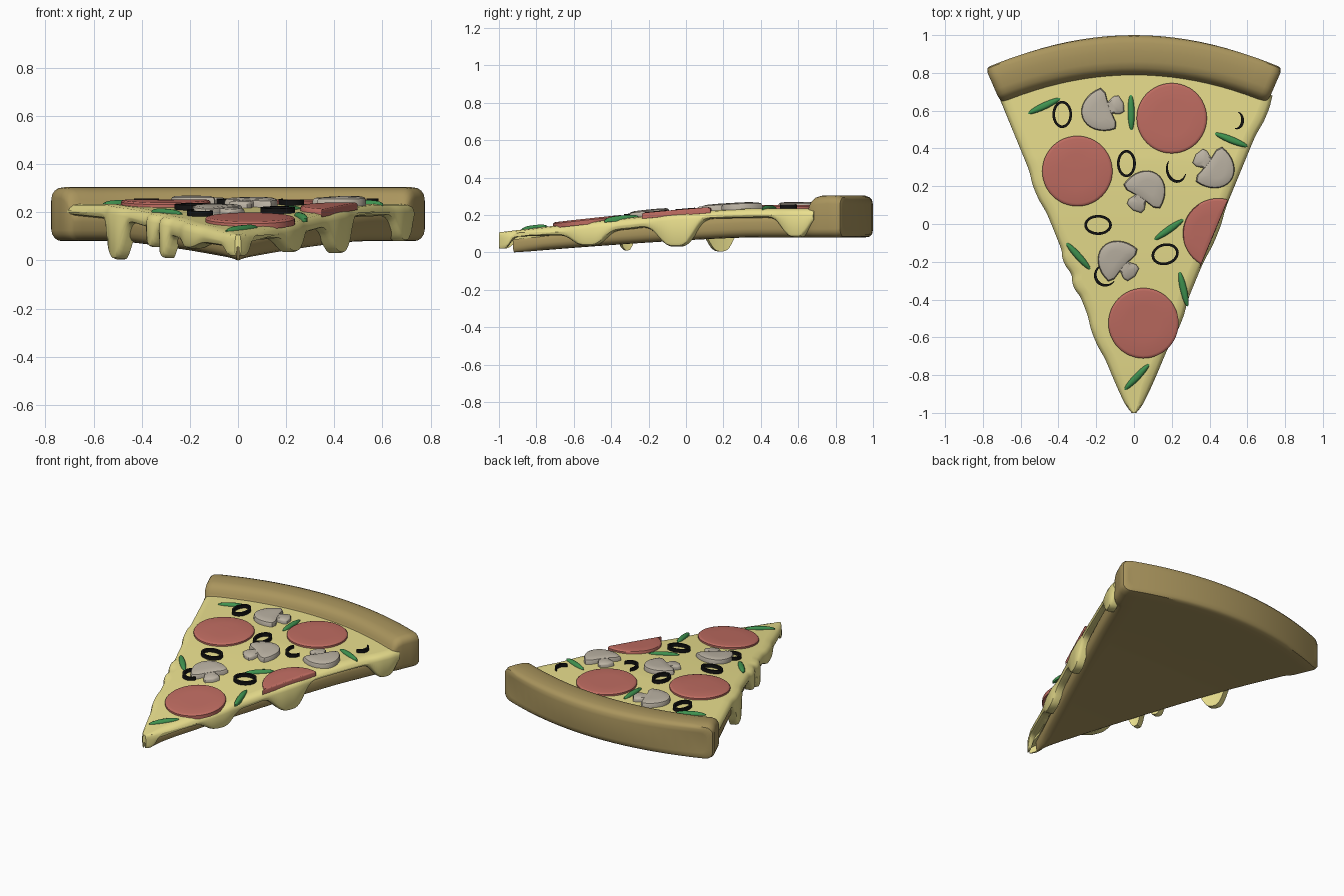
import bpy, bmesh
from math import sin, cos, pi, radians, exp, hypot

if "Cube" in bpy.data.objects:
    bpy.data.objects.remove(bpy.data.objects["Cube"])

def material(name, r, g, b):
    m = bpy.data.materials.new(name)
    m.diffuse_color = (r, g, b, 1)
    m.use_nodes = True
    m.node_tree.nodes["Principled BSDF"].inputs["Base Color"].default_value = m.diffuse_color
    return m

CRUST = material("baked_dough", .40, .30, .11)
CHEESE = material("cheese", .82, .74, .27)
PEPPERONI = material("pepperoni", .52, .15, .12)
MUSHROOM = material("mushroom", .50, .45, .37)
OLIVE = material("olive", .006, .006, .006)
GREEN = material("green_pepper", .05, .29, .08)

def finish(bm, name, mat, angle=40):
    bmesh.ops.recalc_face_normals(bm, faces=bm.faces)
    me = bpy.data.meshes.new(name)
    bm.to_mesh(me)
    bm.free()
    ob = bpy.data.objects.new(name, me)
    bpy.context.collection.objects.link(ob)
    me.materials.append(mat)
    bpy.ops.object.select_all(action='DESELECT')
    ob.select_set(True)
    bpy.context.view_layer.objects.active = ob
    bpy.ops.object.shade_smooth_by_angle(angle=radians(angle))
    return ob

# The slice droops toward its tip
def drop(y):
    return .08 * (max(0, .35 - y) / 1.25) ** 1.3

def surface(y):
    return .235 - 1.45 * drop(y)

def arc_y(ye, f):
    return ye + .0875 * (ye + 1) * (1 - min(1, abs(f)) ** 2)

def lerp(pts, v):
    for (a, p), (b, q) in zip(pts, pts[1:]):
        if v <= b:
            return p + (q - p) * max(0, (v - a) / (b - a))
    return pts[-1][1]

# Loft of cross sections; each section is a row of columns (x, y, bottom, top)
def loft(sections, name, mat):
    bm = bmesh.new()
    loops = []
    for cols in sections:
        low = [bm.verts.new((x, y, max(0, b))) for x, y, b, t in cols]
        high = [bm.verts.new((x, y, t)) for x, y, b, t in cols]
        loops.append(low + high[::-1])
    n = len(loops[0])
    for a, b in zip(loops, loops[1:]):
        for i in range(n):
            j = (i + 1) % n
            bm.faces.new((a[i], a[j], b[j], b[i]))
    for l in (loops[0], loops[-1]):
        for i in range(n // 2 - 1):
            bm.faces.new((l[i], l[i + 1], l[n - 2 - i], l[n - 1 - i]))
    return finish(bm, name, mat)

# Dough wedge with the raised crust: (edge y, bottom, crust top or None, widening)
stations = [(-.925 + i * .0775, .08, None, 0) for i in range(21)]
stations += [(.64, .08, .22, .004), (.65, .08, .25, .010), (.66, .08, .275, .014),
             (.68, .08, .294, .018), (.71, .08, .303, .018), (.76, .08, .305, .018),
             (.80, .08, .303, .018), (.823, .084, .294, .009), (.834, .096, .28, -.006),
             (.839, .12, .255, -.03)]
sections = []
for ye, bottom, top, extra in stations:
    w = .435 * (ye + .94) + extra
    c = min(.045, w * .8)
    half = [(w - c * (1 - cos(a)), 1 - sin(a)) for a in (0, pi / 8, pi / 4, 3 * pi / 8, pi / 2)]
    half += [((w - c) * (1 - i / 10), 0) for i in range(1, 10)]
    cols = []
    for x, k in [(-x, k) for x, k in half] + [(0, 0)] + half[::-1]:
        y = arc_y(ye, x / w)
        zt = surface(y) - .03 if top is None else top
        zb = bottom - drop(y)
        r = min(.045, (zt - zb) * .4) * k
        cols.append((x, y, zb + r, zt - r))
    sections.append(cols)
loft(sections, "dough_and_crust", CRUST)

# Cheese sheet with skirts that run into drips: (y, half width, lowest z)
SIDES = {
    1: ([(-1, .05), (-.9, .085), (-.7, .09), (-.3, .125), (.1, .18), (.7, .19)],
        [(-.53, .10, .035), (-.06, .11, .03), (.58, .085, .08), (-.98, .04, .02)]),
    -1: ([(-1, .04), (-.9, .06), (-.5, .085), (-.1, .14), (.1, .165), (.7, .19)],
         [(.17, .085, .005), (-.2, .045, .055), (-.33, .04, .01), (-.6, .09, .05), (-.98, .05, .02)]),
}

def skirt(side, y):
    base, drips = SIDES[side]
    z, bulge = lerp(base, y), 0
    for c, w, low in drips:
        k = exp(-abs((y - c) / w) ** 3)
        z += (low - z) * k
        bulge = max(bulge, k)
    return z, bulge

sections = []
for i in range(141):
    ye = -1 + 1.68 * i / 140
    w0 = .412 * (ye + 1) + .012 + .026 * (1 - exp(-(ye + 1) / .06))
    halves = {}
    for side in (1, -1):
        zb, bulge = skirt(side, ye)
        w = w0 + .014 * bulge * min(1, (ye + 1) * 4) - (.012 if side < 0 else 0) * min(1, ye + 1)
        s = min(1, w / .09)
        half = [(w, .02, .035, 1), (w - .006 * s, .006, .017, 1), (w - .02 * s, 0, .005, 1),
                (w - .05 * s, 0, 0, 1), (w - .052 * s, 0, 0, 0)]
        half += [((w - .052 * s) * (1 - j / 10), 0, 0, 0) for j in range(1, 10)]
        cols = []
        for x, db, dt, hang in half:
            y = arc_y(ye, x / w)
            zt = surface(y)
            cols.append((side * x, y, zb + db if hang else zt - .05, zt - dt))
        halves[side] = cols
    yc = arc_y(ye, 0)
    sections.append(halves[-1] + [(0, yc, surface(yc) - .05, surface(yc))] + halves[1][::-1])
loft(sections, "melted_cheese", CHEESE)

# Pad: a topping raised from an outline and laid on the cheese
def pad(bm, outline, height, rings):
    cx = sum(p[0] for p in outline) / len(outline)
    cy = sum(p[1] for p in outline) / len(outline)
    prev = None
    for scale, k in [(1, -.012 / height)] + rings:
        ring = []
        for x, y in outline:
            px, py = cx + (x - cx) * scale, cy + (y - cy) * scale
            ring.append(bm.verts.new((px, py, surface(py) + height * k)))
        if prev:
            for i in range(len(ring)):
                j = (i + 1) % len(ring)
                bm.faces.new((prev[i], prev[j], ring[j], ring[i]))
        else:
            bm.faces.new(ring)
        prev = ring
    tip = bm.verts.new((cx, cy, surface(cy) + height * rings[-1][1]))
    for i in range(len(prev)):
        bm.faces.new((prev[i], prev[(i + 1) % len(prev)], tip))

FLAT = [(1, .6), (.97, .9), (.92, 1), (.5, 1)]
DOME = [(1, .2), (.85, .6), (.6, .9), (.3, 1)]

def place(pts, x, y, a):
    return [(x + u * cos(a) - v * sin(a), y + u * sin(a) + v * cos(a)) for u, v in pts]

# Pepperoni, the last one trimmed by the slice edge
circle = [(.186 * cos(2 * pi * i / 48), .186 * sin(2 * pi * i / 48)) for i in range(48)]
for n, (x, y) in enumerate([(.2, .56), (-.3, .28), (.05, -.525), (.445, -.05)]):
    pts = place(circle, x, y, 0)
    if n == 3:
        pts = [(min(px, .415 * (py + 1) + .03), py) for px, py in pts]
    bm = bmesh.new()
    pad(bm, pts, .019, FLAT)
    finish(bm, f"pepperoni_{n + 1}", PEPPERONI)

# Mushroom slices: rounded cap plus a lower flared stem
cap = [(.035 - .145 * sin(pi * i / 16), .115 * cos(pi * i / 16)) for i in range(17)]
cap += [(.05, -.085), (.045, -.03), (.045, .03), (.05, .085)]
stem = [(0, -.04), (.05, -.035), (.085, -.05), (.11, -.045), (.122, 0),
        (.11, .045), (.085, .05), (.05, .035), (0, .04)]
for n, (x, y, a) in enumerate([(-.17, .6, 20), (.06, .175, 237), (.425, .295, 143), (-.085, -.195, -42)]):
    bm = bmesh.new()
    pad(bm, place(cap, x, y, radians(a)), .034, [(1, .5), (.95, .8), (.8, .95), (.4, 1)])
    pad(bm, place(stem, x, y, radians(a)), .026, [(1, .5), (.95, .8), (.8, 1)])
    finish(bm, f"mushroom_slice_{n + 1}", MUSHROOM)

# Olive rings and partial rings: x, y, radii, tilt, start and end angle
olives = [(-.38, .58, .045, .065, 0, 0, 360), (-.04, .32, .043, .065, 0, 0, 360),
          (-.19, -.005, .066, .046, 0, 0, 360), (.165, -.16, .066, .05, 15, 0, 360),
          (.225, .29, .05, .065, 10, 130, 330), (.54, .55, .035, .045, 0, -100, 70),
          (-.15, -.27, .055, .055, 0, 110, 325)]
for n, (x, y, rx, ry, tilt, a0, a1) in enumerate(olives):
    bm = bmesh.new()
    full = a1 - a0 == 360
    rows = []
    for i in range(33 - full):
        a = radians(a0 + (a1 - a0) * i / 32)
        th = .007 if full else .002 + .006 * sin(pi * i / 32)
        ring = [((rx + d) * cos(a), (ry + d) * sin(a)) for d in (-th, th)]
        (ix, iy), (ox, oy) = place(ring, x, y, radians(tilt))
        rows.append([bm.verts.new((px, py, surface(py) + h)) for px, py, h in
                     ((ix, iy, -.01), (ox, oy, -.01), (ox, oy, .022), (ix, iy, .022))])
    pairs = list(zip(rows, rows[1:])) + ([(rows[-1], rows[0])] if full else [])
    for p, q in pairs:
        for k in range(4):
            bm.faces.new((p[k], p[(k + 1) % 4], q[(k + 1) % 4], q[k]))
    if not full:
        bm.faces.new(rows[0])
        bm.faces.new(rows[-1])
    finish(bm, f"olive_ring_{n + 1}", OLIVE)

# Green pepper slivers: x, y, angle
lens = [(.094 * cos(2 * pi * i / 24), .018 * sin(2 * pi * i / 24)) for i in range(24)]
for n, (x, y, a) in enumerate([(-.475, .625, 25), (-.015, .59, 91), (.515, .445, -22), (.185, -.03, 35),
                               (-.295, -.17, -48), (.262, -.345, -77), (.015, -.81, 46)]):
    bm = bmesh.new()
    pad(bm, place(lens, x, y, radians(a)), .016, DOME)
    finish(bm, f"green_pepper_{n + 1}", GREEN)
